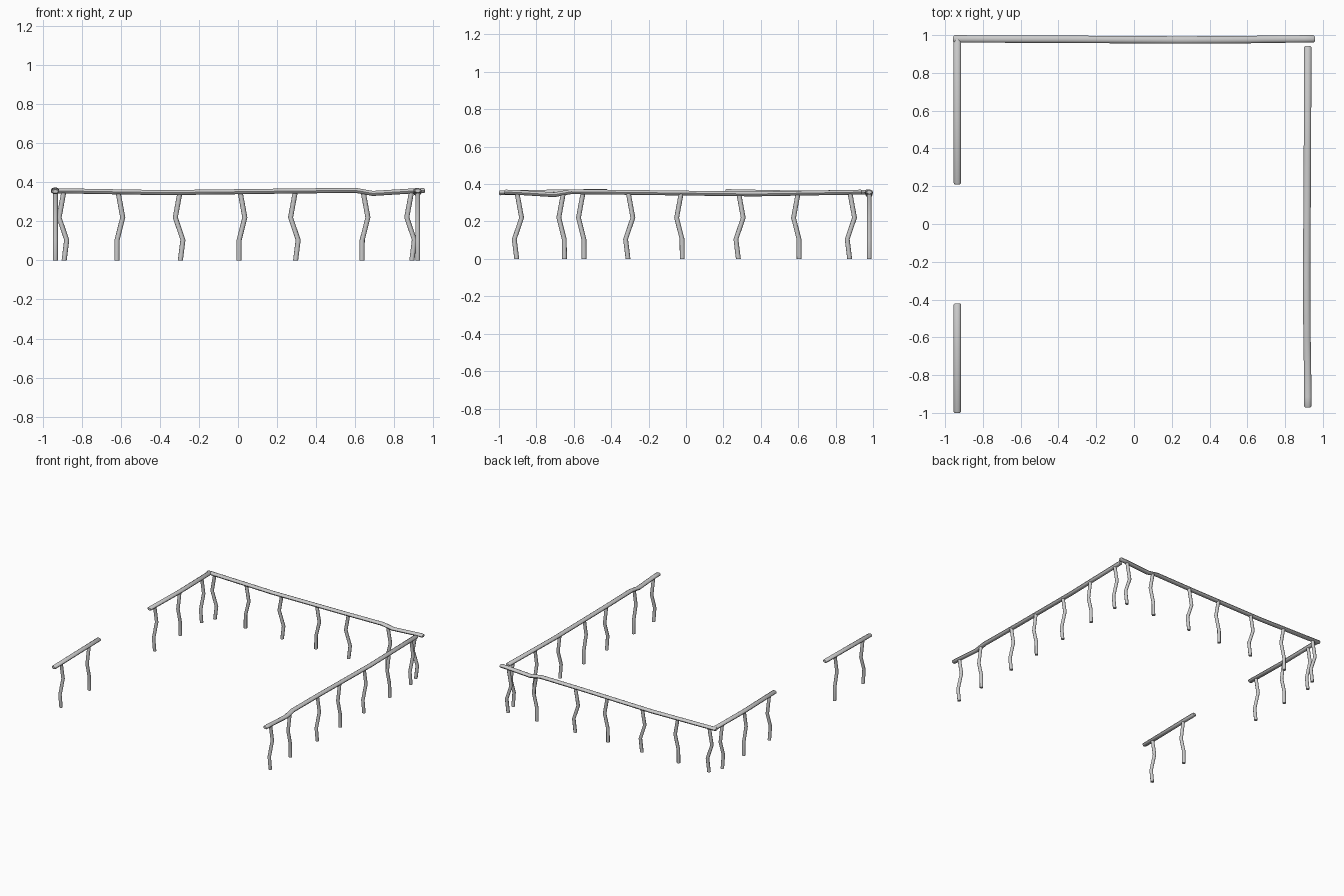
import bpy, bmesh, math
from mathutils import Matrix, Vector

if "Cube" in bpy.data.objects:
    bpy.data.objects.remove(bpy.data.objects["Cube"])


def sweep(name, rings, axes, place, sides=10):
    """Skin elliptical rings: each ring is (centre, radius_u, radius_v)."""
    u, v = Vector(axes[0]), Vector(axes[1])
    bm = bmesh.new()
    loops = []
    for c, ru, rv in rings:
        loops.append([bm.verts.new(Vector(c) + u * ru * math.cos(a) + v * rv * math.sin(a))
                      for a in (2 * math.pi * i / sides for i in range(sides))])
    for a, b in zip(loops, loops[1:]):
        for i in range(sides):
            j = (i + 1) % sides
            bm.faces.new((a[i], a[j], b[j], b[i]))
    bm.faces.new(loops[0][::-1])
    bm.faces.new(loops[-1])
    bmesh.ops.recalc_face_normals(bm, faces=bm.faces)
    bm.transform(place)
    me = bpy.data.meshes.new(name)
    bm.to_mesh(me)
    bm.free()
    ob = bpy.data.objects.new(name, me)
    bpy.context.collection.objects.link(ob)
    bpy.context.view_layer.objects.active = ob
    ob.select_set(True)
    bpy.ops.object.shade_smooth_by_angle(angle=math.radians(40))
    ob.select_set(False)


def rail(name, path, place):
    # flattened log with slightly rounded ends; path points are (s, side, z)
    w, h, r = 0.0195, 0.0135, 0.006
    pts = [Vector(p) for p in path]
    rings = [(pts[0], w * 0.7, h * 0.7), (pts[0] + Vector((r, 0, 0)), w, h)]
    rings += [(p, w, h) for p in pts[1:-1]]
    rings += [(pts[-1] - Vector((r, 0, 0)), w, h), (pts[-1], w * 0.7, h * 0.7)]
    sweep(name, rings, ((0, 1, 0), (0, 0, 1)), place)


# crooked post shapes: sideways shift at each height
HEIGHTS = (0, 0.105, 0.22, 0.35)
BENDS = {"A": (0, 0.013, -0.026, -0.002), "B": (0, 0.001, 0.030, 0.006)}


def posts(name, items, place):
    for i, (s, kind) in enumerate(items):
        rings = [((s + d, 0, z), 0.013, 0.013) for d, z in zip(BENDS[kind], HEIGHTS)]
        sweep(f"{name}_{i + 1}", rings, ((1, 0, 0), (0, 1, 0)), place)


def side(x, y):
    return Matrix.Translation((x, y, 0)) @ Matrix.Rotation(-math.pi / 2, 4, 'Z')


LONG_RAIL = [(-0.957, 0, 0.357), (-0.38, -0.002, 0.347), (0.25, -0.006, 0.355),
             (0.60, -0.004, 0.359), (0.69, -0.002, 0.343), (0.90, 0, 0.356), (0.957, 0, 0.357)]
LONG_POSTS = [(-0.89, "A"), (-0.62, "B"), (-0.295, "A"), (0.005, "B"),
              (0.295, "A"), (0.635, "B"), (0.89, "A")]

# back and right runs share one design
for label, place in (("back", Matrix.Translation((0, 0.98, 0))), ("right", side(0.92, -0.015))):
    rail(label + "_rail", LONG_RAIL, place)
    posts(label + "_post", LONG_POSTS, place)

# left run, split by the gateway
left = side(-0.935, -0.015)
rail("left_long_rail", [(-1.0, 0, 0.357), (-0.62, 0, 0.352), (-0.225, 0, 0.360)], left)
posts("left_long_post", LONG_POSTS[:3], left)
rail("left_short_rail", [(0.405, 0, 0.361), (0.65, 0, 0.358), (0.985, 0, 0.353)], left)
posts("left_short_post", [(0.53, "B"), (0.89, "A")], left)
